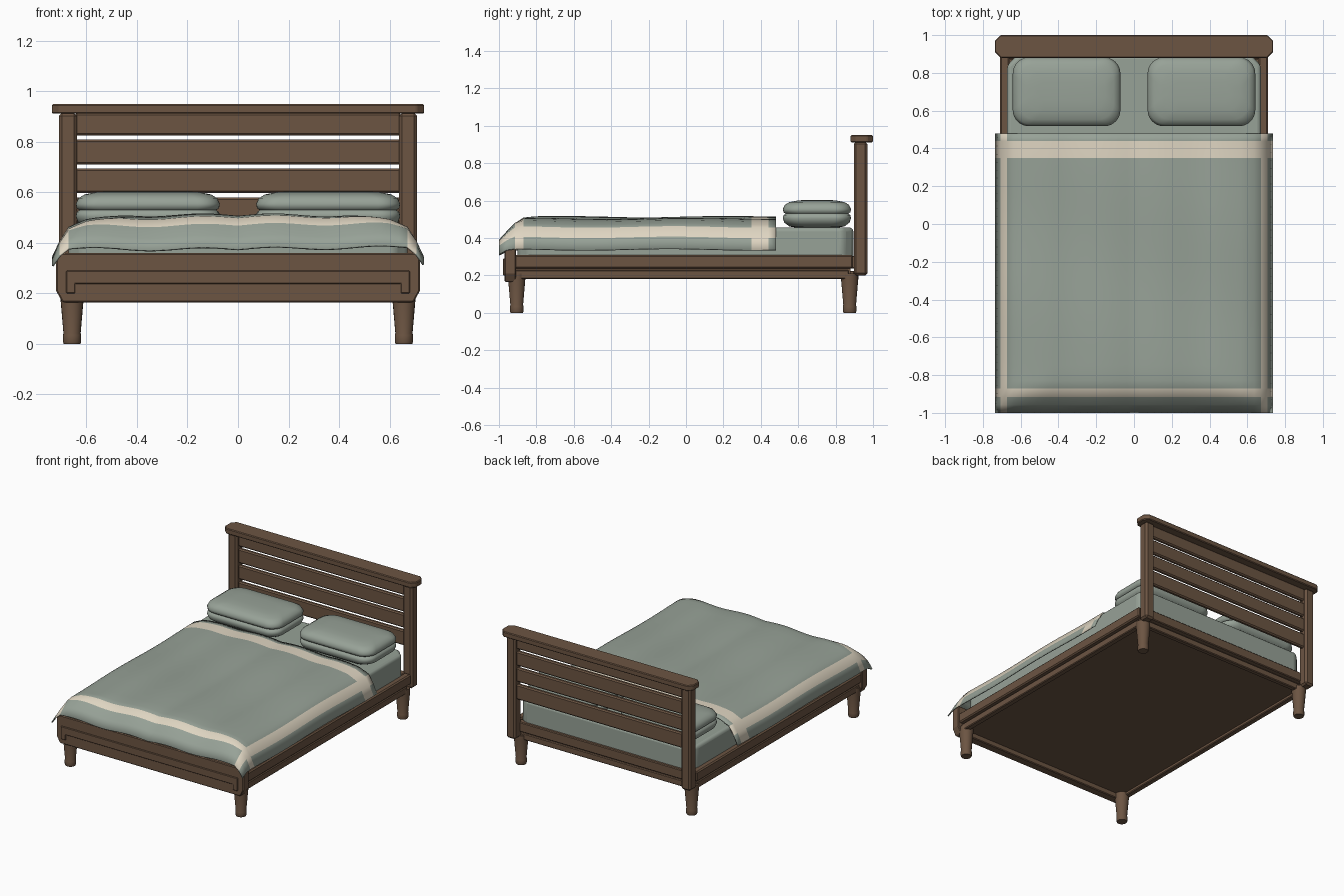
import bpy, bmesh, math
from mathutils import Vector

cube = bpy.data.objects.get("Cube")
if cube:
    bpy.data.objects.remove(cube, do_unlink=True)


def material(name, rgb):
    m = bpy.data.materials.new(name)
    m.use_nodes = True
    m.diffuse_color = (*rgb, 1)
    bsdf = m.node_tree.nodes["Principled BSDF"]
    bsdf.inputs["Base Color"].default_value = (*rgb, 1)
    bsdf.inputs["Roughness"].default_value = 0.8
    return m


WOOD = material("brown wood", (0.15, 0.09, 0.055))
SAGE = material("sage fabric", (0.31, 0.36, 0.31))
CREAM = material("cream stripe", (0.74, 0.67, 0.54))


def finish(name, bm, mats, bevel=0, smooth=None, segments=1):
    bmesh.ops.recalc_face_normals(bm, faces=bm.faces)
    mesh = bpy.data.meshes.new(name)
    bm.to_mesh(mesh)
    bm.free()
    for m in mats:
        mesh.materials.append(m)
    ob = bpy.data.objects.new(name, mesh)
    bpy.context.collection.objects.link(ob)
    if bevel:
        b = ob.modifiers.new("bevel", "BEVEL")
        b.width, b.segments, b.limit_method = bevel, segments, "ANGLE"
    if smooth:
        bpy.ops.object.select_all(action="DESELECT")
        bpy.context.view_layer.objects.active = ob
        ob.select_set(True)
        bpy.ops.object.shade_smooth_by_angle(angle=math.radians(smooth))
    return ob


def box(name, x, y, z, mat=WOOD, bevel=0.005):
    bm = bmesh.new()
    bmesh.ops.create_cube(bm, size=1)
    for v in bm.verts:
        v.co = [lo + (c + 0.5) * (hi - lo) for c, (lo, hi) in zip(v.co, (x, y, z))]
    return finish(name, bm, [mat], bevel)


def prism(name, outline, push, mat=WOOD, bevel=0.005, segments=1, smooth=None):
    bm = bmesh.new()
    face = bm.faces.new([bm.verts.new(p) for p in outline])
    ext = bmesh.ops.extrude_face_region(bm, geom=[face])
    verts = [g for g in ext["geom"] if isinstance(g, bmesh.types.BMVert)]
    bmesh.ops.translate(bm, vec=Vector(push), verts=verts)
    return finish(name, bm, [mat], bevel, smooth, segments)


def chamfered(x, y0, y1, z, c):
    half = [(x, y0 + c), (x, y1 - c), (x - c, y1)]
    right = [(x - c, y0)] + half
    return [(a, b, z) for a, b in right] + [(-a, b, z) for a, b in reversed(right)]


def loft(name, rings, mat, smooth):
    bm = bmesh.new()
    loops = [[bm.verts.new(p) for p in r] for r in rings]
    for a, b in zip(loops, loops[1:]):
        for i in range(len(a)):
            j = (i + 1) % len(a)
            bm.faces.new((a[i], a[j], b[j], b[i]))
    bm.faces.new(loops[0])
    bm.faces.new(loops[-1])
    return finish(name, bm, [mat], 0, smooth)


# Headboard: cap, slats and posts
prism("headboard_cap", chamfered(0.737, 0.88, 1.0, 0.912, 0.03), (0, 0, 0.038))
for i, (low, high) in enumerate([(0.475, 0.58), (0.598, 0.695), (0.71, 0.81), (0.826, 0.915)]):
    box(f"headboard_slat_{i + 1}", (-0.645, 0.645), (0.92, 0.95), (low, high), bevel=0.008)

# Footboard: board with clipped lower corners and a raised moulding
edge = [(0.72, 0.36), (0.72, 0.21), (0.695, 0.165)]
board = [(x, -0.97, z) for x, z in edge] + [(-x, -0.97, z) for x, z in reversed(edge)]
prism("footboard", board, (0, 0.06, 0))
arch = [(0.645, 0.2), (0.68, 0.2), (0.68, 0.29)]
inner = [(0.645, 0.238)]
right = inner + arch
moulding = [(x, -0.968, z) for x, z in right] + [(-x, -0.968, z) for x, z in reversed(right)]
prism("footboard_moulding", moulding, (0, -0.011, 0), bevel=0.003)

# Back rail and underside panel
box("back_rail", (-0.66, 0.66), (0.865, 0.90), (0.18, 0.225))
box("back_rail_upper", (-0.66, 0.66), (0.87, 0.915), (0.238, 0.305))
box("base_panel", (-0.675, 0.675), (-0.92, 0.88), (0.20, 0.25), bevel=0)

# Parts mirrored left and right
for side, s in (("left", 1), ("right", -1)):
    def span(a, b):
        return tuple(sorted((s * a, s * b)))

    box(f"{side}_headboard_post", span(0.638, 0.709), (0.898, 0.97), (0.20, 0.915), bevel=0.012)
    box(f"{side}_lower_rail", span(0.655, 0.695), (-0.92, 0.87), (0.18, 0.228))
    box(f"{side}_upper_rail", span(0.66, 0.709), (-0.92, 0.892), (0.238, 0.308), bevel=0.008)

    # Turned tapered legs
    for end, y in (("front", -0.905), ("back", 0.875)):
        profile = [(0.033, 0), (0.036, 0.008), (0.036, 0.035), (0.034, 0.042), (0.046, 0.18), (0.046, 0.21)]
        rings = [[(s * 0.657 + r * math.cos(t * math.tau / 20), y + r * math.sin(t * math.tau / 20), z)
                  for t in range(20)] for r, z in profile]
        loft(f"{end}_{side}_leg", rings, WOOD, 35)

    # Pillow: rounded rings with a pinched seam
    profile = [(0.09, 0.452), (0.035, 0.462), (0.008, 0.482), (0, 0.505), (0.003, 0.522), (0.014, 0.53),
               (0.003, 0.538), (0, 0.555), (0.01, 0.577), (0.035, 0.592), (0.08, 0.601), (0.13, 0.604)]
    rings = []
    for inset, z in profile:
        hx, hy = 0.285 - inset, 0.182 - inset
        r = min(0.085, hy * 0.8)
        ring = []
        for k, (cx, cy) in enumerate([(1, 1), (-1, 1), (-1, -1), (1, -1)]):
            for t in range(9):
                a = (k + t / 8) * math.pi / 2
                ring.append((s * 0.357 + cx * (hx - r) + r * math.cos(a),
                             0.70 + cy * (hy - r) + r * math.sin(a), z))
        rings.append(ring)
    loft(f"{side}_pillow", rings, SAGE, 60)

# Mattress
prism("mattress", chamfered(0.672, -0.9, 0.895, 0.24, 0.055), (0, 0, 0.216), SAGE, 0.02, 3, 40)


# Blanket: a draped, gently rippled sheet with stripes along its borders
def interp(d, table):
    for (d0, f0), (d1, f1) in zip(table, table[1:]):
        if d <= d1:
            return f0 + (f1 - f0) * (d - d0) / (d1 - d0)
    return table[-1][1]


SIDE_FALL = [(0, 0.162), (0.03, 0.10), (0.065, 0.047), (0.135, 0.022), (0.3, 0)]
FRONT_FALL = [(0, 0.125), (0.04, 0.082), (0.085, 0.035), (0.13, 0.006), (0.2, 0)]


def drape(x, y):
    side = interp(0.737 - abs(x), SIDE_FALL)
    front = interp(y + 1, FRONT_FALL)
    ripple = 0.006 * math.cos(2 * math.pi * (abs(x) - 0.14) / 0.42) + 0.004 * math.sin(7 * y + 3 * x)
    return 0.507 + ripple - max(side, front, math.hypot(side, front) * 0.93)


def divisions(marks, step):
    out = [marks[0]]
    for a, b in zip(marks, marks[1:]):
        n = max(1, round((b - a) / step))
        out += [a + (b - a) * (i + 1) / n for i in range(n)]
    return out


xs = divisions([-0.737, -0.707, -0.672, 0.642, 0.672, 0.707, 0.737][:3] + [0.672, 0.707, 0.737], 0.035)
ys = divisions([-1, -0.915, -0.87, 0.35, 0.44, 0.48], 0.04)
bm = bmesh.new()
grid = [[bm.verts.new((x, y, drape(x, y))) for x in xs] for y in ys]
for j in range(len(ys) - 1):
    for i in range(len(xs) - 1):
        f = bm.faces.new((grid[j][i], grid[j][i + 1], grid[j + 1][i + 1], grid[j + 1][i]))
        c = f.calc_center_median()
        border = 0.672 < abs(c.x) < 0.707 or -0.915 < c.y < -0.87 or 0.35 < c.y < 0.44
        f.material_index = int(border)
blanket = finish("blanket", bm, [SAGE, CREAM], 0, 60)
thick = blanket.modifiers.new("thickness", "SOLIDIFY")
thick.thickness, thick.offset = 0.008, -1
